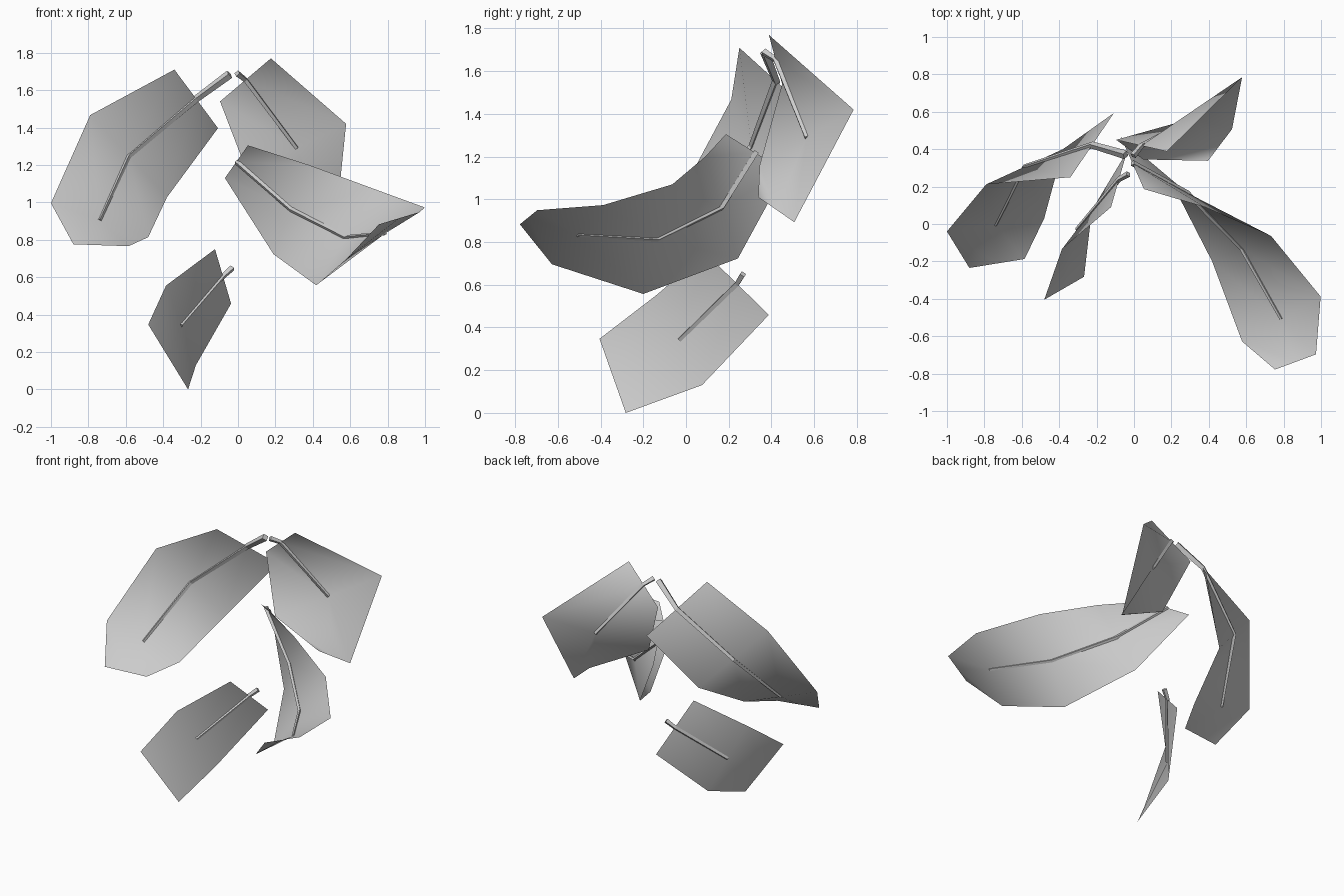
import bpy

if "Cube" in bpy.data.objects:
    bpy.data.objects.remove(bpy.data.objects["Cube"])

# Each leaf: cross rows (left edge, right edge), stem start, stem base/end radius
LEAVES = {
    "upper_left": dict(
        rows=[((-.34, .25, 1.71), (-.107, .594, 1.397)),
              ((-.79, .212, 1.467), (-.38, .40, 1.027)),
              ((-1.0, -.04, .996), (-.48, .03, .814)),
              ((-.88, -.235, .776), (-.585, -.187, .766))],
        start=(-.045, .37, 1.685), radius=(.024, .010)),
    "upper_right": dict(
        rows=[((-.096, .45, 1.54), (.176, .388, 1.77)),
              ((.05, .345, 1.16), (.578, .785, 1.42)),
              ((.396, .338, 1.01), (.524, .507, .893))],
        start=(-.005, .365, 1.69), radius=(.018, .012)),
    "front_right": dict(
        rows=[((-.07, .465, 1.13), (.053, .187, 1.305)),
              ((.19, .243, .723), (.38, .09, 1.2)),
              ((.418, -.2, .557), (.733, -.064, 1.07)),
              ((.578, -.628, .696), (.998, -.388, .973)),
              ((.754, -.778, .883), (.973, -.697, .949))],
        start=None, radius=(.016, .010)),
    "lower_left": dict(
        rows=[((-.123, .09, .75), (-.037, .388, .459)),
              ((-.385, -.134, .555), (-.225, .075, .13)),
              ((-.48, -.405, .347), (-.267, -.282, 0))],
        start=(-.03, .267, .65), radius=(.017, .012)),
}


def midpoint(row):
    return tuple((a + b) / 2 for a, b in zip(*row))


def add_leaf(name, rows):
    # Blade: smooth strip with a centre line, each half-cell split from inner start to outer end
    verts = [p for row in rows for p in (row[0], midpoint(row), row[1])]
    faces = []
    for i in range(len(rows) - 1):
        for a in (3 * i, 3 * i + 1):
            faces += [(a, a + 1, a + 4), (a, a + 4, a + 3)]
    mesh = bpy.data.meshes.new(name)
    mesh.from_pydata(verts, [], faces)
    mesh.polygons.foreach_set("use_smooth", [True] * len(faces))
    ob = bpy.data.objects.new(name, mesh)
    bpy.context.collection.objects.link(ob)


def add_stem(name, points, r0, r1):
    # Stem: four-sided tapering tube along the middle of the blade
    curve = bpy.data.curves.new(name, "CURVE")
    curve.dimensions = "3D"
    curve.bevel_depth = 1
    curve.bevel_resolution = 0
    curve.use_fill_caps = True
    spline = curve.splines.new("POLY")
    spline.points.add(len(points) - 1)
    for i, (sp, p) in enumerate(zip(spline.points, points)):
        sp.co = (*p, 1)
        sp.radius = r0 + (r1 - r0) * i / (len(points) - 1)
    spline.use_smooth = False
    ob = bpy.data.objects.new(name, curve)
    bpy.context.collection.objects.link(ob)


for key, leaf in LEAVES.items():
    add_leaf(key + "_leaf", leaf["rows"])
    path = [midpoint(r) for r in leaf["rows"][:-1]]
    if leaf["start"]:
        path.insert(0, leaf["start"])
    add_stem(key + "_stem", path, *leaf["radius"])
